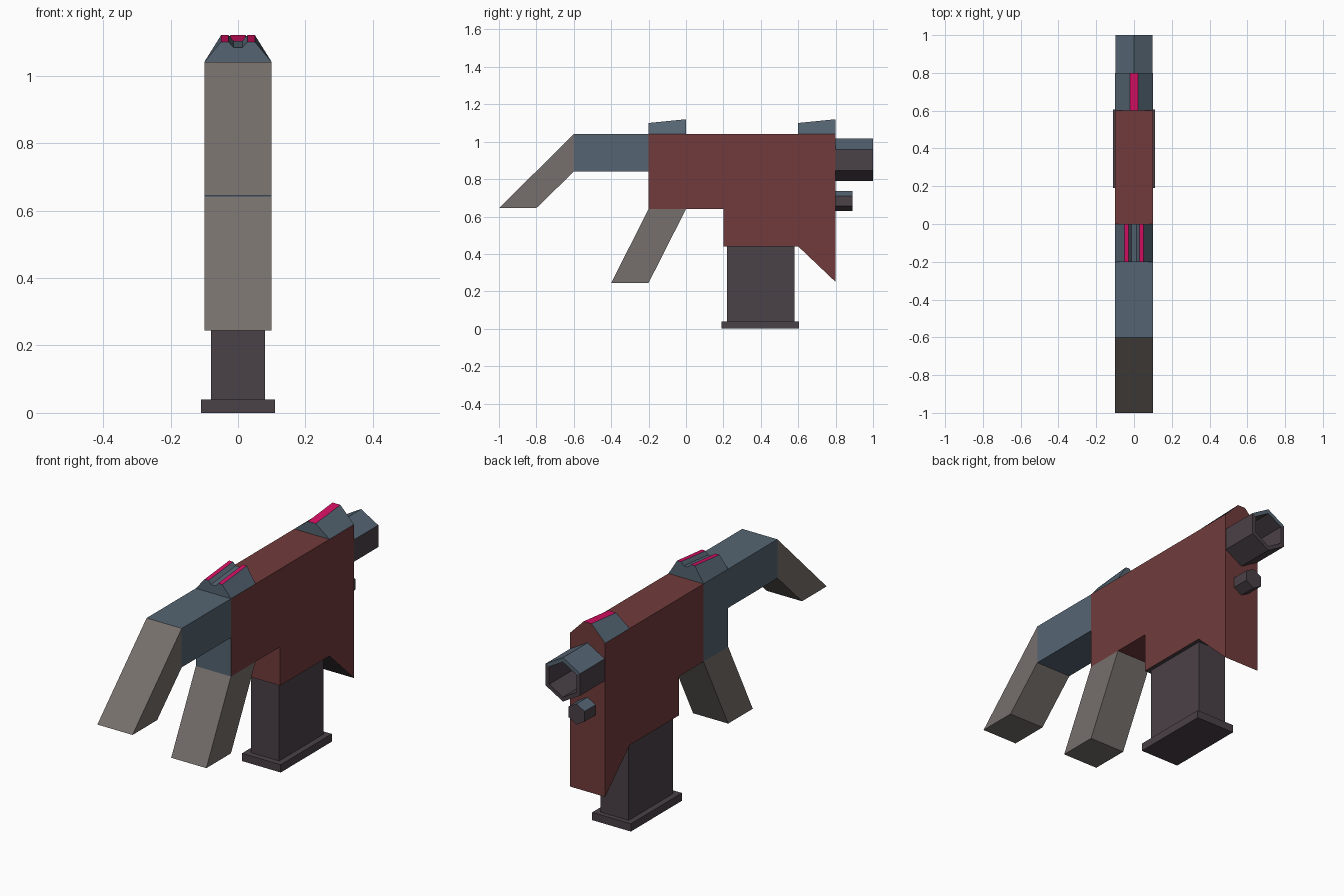
import bpy, bmesh, math

if "Cube" in bpy.data.objects:
    bpy.data.objects.remove(bpy.data.objects["Cube"])


def material(name, hexcode):
    def lin(c):
        return c / 12.92 if c <= 0.04045 else ((c + 0.055) / 1.055) ** 2.4
    rgb = [lin(int(hexcode[i:i + 2], 16) / 255) for i in (0, 2, 4)]
    m = bpy.data.materials.new(name)
    m.diffuse_color = (*rgb, 1)
    m.use_nodes = True
    m.node_tree.nodes["Principled BSDF"].inputs["Base Color"].default_value = m.diffuse_color
    return m


RED, SLATE, GREY, DARK, PINK = range(5)
MATS = [material("dull_red", "713B3B"), material("slate_blue", "556573"),
        material("warm_grey", "766F6C"), material("dark_plum", "4A4147"),
        material("sight_pink", "D81064")]


def finish(name, bm, rule):
    """Store the mesh and colour each face by rule(normal, centre)."""
    bmesh.ops.recalc_face_normals(bm, faces=bm.faces)
    bm.normal_update()
    for f in bm.faces:
        f.material_index = rule(f.normal, f.calc_center_median())
    me = bpy.data.meshes.new(name)
    bm.to_mesh(me)
    bm.free()
    for m in MATS:
        me.materials.append(m)
    ob = bpy.data.objects.new(name, me)
    bpy.context.collection.objects.link(ob)
    return ob


def bridge(bm, a, b):
    for i in range(len(a)):
        j = (i + 1) % len(a)
        bm.faces.new((a[i], a[j], b[j], b[i]))


def loft(ring_a, ring_b):
    """Closed solid between two matching rings of points."""
    bm = bmesh.new()
    a = [bm.verts.new(p) for p in ring_a]
    b = [bm.verts.new(p) for p in ring_b]
    bm.faces.new(a)
    bm.faces.new(b)
    bridge(bm, a, b)
    return bm


def side_profile(pts, w=0.1):
    return loft([(-w, y, z) for y, z in pts], [(w, y, z) for y, z in pts])


def box_pts(y0, y1, z0, z1):
    return [(y0, z0), (y1, z0), (y1, z1), (y0, z1)]


# Receiver: split at y = 0 so its rear end can be slate except on the right
bm = side_profile([(-0.2, 1.04), (0.8, 1.04), (0.8, 0.25), (0.6, 0.44),
                   (0.2, 0.44), (0.2, 0.64), (-0.2, 0.64)])
bmesh.ops.bisect_plane(bm, geom=bm.verts[:] + bm.edges[:] + bm.faces[:],
                       plane_co=(0, 0, 0), plane_no=(0, 1, 0))


def receiver_rule(n, c):
    if c.y < 0 and n.x < 0.5:
        return SLATE
    if n.z < -0.1 and c.z < 0.5:
        return DARK
    return RED


finish("receiver", bm, receiver_rule)

# Stock, butt and grip
finish("stock_arm", side_profile(box_pts(-0.6, -0.2, 0.84, 1.04)),
       lambda n, c: SLATE)
finish("stock_butt", side_profile([(-0.6, 1.04), (-0.6, 0.84), (-0.8, 0.645), (-1, 0.645)]),
       lambda n, c: GREY)
finish("grip", side_profile([(-0.2, 0.64), (0, 0.64), (-0.2, 0.245), (-0.4, 0.245)]),
       lambda n, c: GREY)

# Magazine and its base plate
finish("magazine", side_profile(box_pts(0.22, 0.58, 0.04, 0.44), 0.08),
       lambda n, c: DARK)
finish("magazine_base", side_profile(box_pts(0.19, 0.605, 0, 0.04), 0.11),
       lambda n, c: DARK)


# Sights: cross-sections rising towards the back, painted on top
def sight(name, half, y0, back):
    def ring(y, rise):
        pts = half + [(-x, z) for x, z in reversed(half)]
        return [(x, y, z + (rise if z > 1.05 else 0)) for x, z in pts]

    def rule(n, c):
        if n.z > 0.9 and c.z > 1.105:
            return PINK
        return back if n.y > 0.9 else SLATE
    finish(name, loft(ring(y0, 0), ring(y0 + 0.2, 0.02)), rule)


sight("rear_sight", [(0.1, 1.04), (0.05, 1.10), (0.028, 1.10), (0.013, 1.083)],
      -0.2, SLATE)
sight("front_sight", [(0.1, 1.04), (0.022, 1.10)], 0.6, RED)


# Hexagonal barrels, point up
def hex_ring(r, y, zc):
    return [(r * math.sin(k * math.pi / 3), y, zc + r * math.cos(k * math.pi / 3))
            for k in range(6)]


def hex_rule(r, zc):
    def rule(n, c):
        if c.z > zc + 0.4 * r and (n.z > 0.4 or n.y > 0.9):
            return SLATE
        return DARK
    return rule


# Main barrel with an open bore
ZB, RB, RI = 0.903, 0.113, 0.09
bm = bmesh.new()
rings = [[bm.verts.new(p) for p in hex_ring(r, y, ZB)]
         for r, y in ((RB, 0.8), (RB, 1.0), (RI, 1.0), (RI, 0.805))]
for a, b in zip(rings, rings[1:]):
    bridge(bm, a, b)
bm.faces.new(rings[0])
bm.faces.new(rings[-1])
finish("barrel", bm, hex_rule(RB, ZB))

# Small solid rod below the barrel
finish("lower_rod", loft(hex_ring(0.053, 0.8, 0.683), hex_ring(0.053, 0.89, 0.683)),
       hex_rule(0.053, 0.683))
